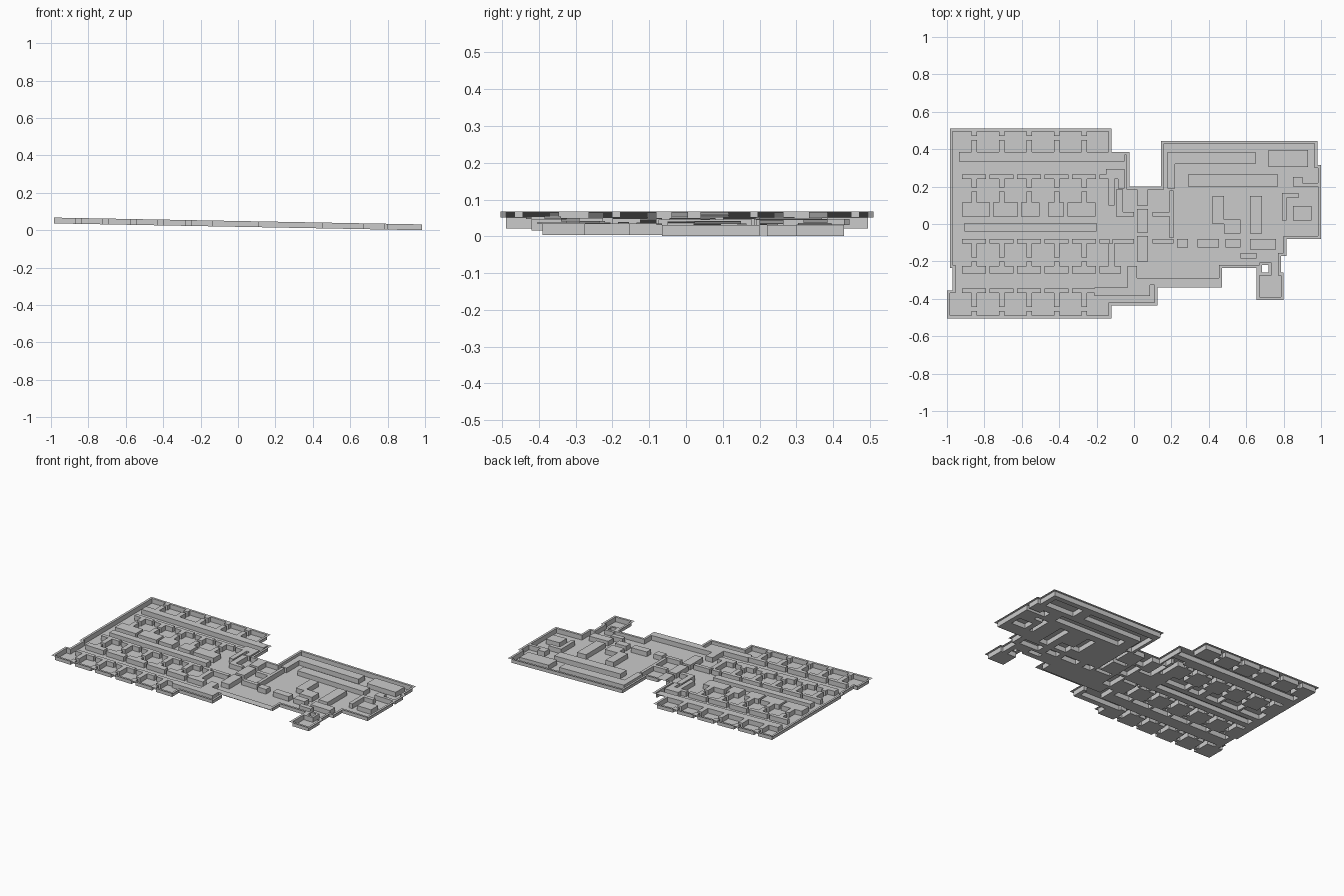
import bpy, bmesh

LIP, H = 0.015, 0.031                      # rim width, wall height


def floor_z(x):                            # whole plan slopes gently down to the right
    return 0.0185 - 0.0185 * x


# Outline of the plan as rectangles (x0, y0, x1, y1)
outline = [
    (-0.985, -0.235, -0.12, 0.51), (-0.97, -0.355, -0.12, -0.235),
    (-1.0, -0.505, -0.12, -0.355), (-0.12, -0.435, -0.025, 0.385),
    (-0.025, -0.435, 0.125, 0.2), (0.125, -0.34, 0.145, 0.2),
    (0.145, -0.34, 0.47, 0.445), (0.47, -0.235, 0.655, 0.445),
    (0.655, -0.17, 0.815, 0.445), (0.815, -0.08, 0.98, 0.445),
    (0.98, -0.08, 1.0, 0.315),
    # small annex around a shaft
    (0.655, -0.405, 0.8, -0.26), (0.655, -0.26, 0.685, -0.17),
    (0.685, -0.22, 0.785, -0.17), (0.72, -0.26, 0.785, -0.22)]

walls = []

# Left wing: repeated room dividers, each with a doorway gap
for i in range(5):
    cx = -0.855 + i * 0.147
    for y0, y1 in [(0.47, 0.51), (0.385, 0.45), (0.195, 0.24), (0.115, 0.175),
                   (-0.18, -0.105), (-0.225, -0.2), (-0.445, -0.37), (-0.505, -0.465)]:
        walls.append((cx - 0.015, y0, cx + 0.015, y1))
    # corridor walls between doorways
    for y0, y1 in [(0.24, 0.265), (-0.105, -0.08), (-0.265, -0.225), (-0.37, -0.345)]:
        walls.append((cx - 0.065, y0, cx + 0.065, y1))

# Left wing: long ridges and thick corridor blocks
walls += [
    (-0.935, 0.335, -0.05, 0.385), (-0.905, -0.04, -0.2, 0.005),
    (-0.92, 0.04, -0.77, 0.115), (-0.755, 0.04, -0.62, 0.115),
    (-0.605, 0.04, -0.505, 0.115), (-0.46, 0.04, -0.375, 0.115),
    (-0.355, 0.04, -0.205, 0.115)]

# Link between the wings
walls += [
    (-0.185, 0.24, -0.085, 0.265), (-0.135, 0.1, -0.105, 0.24),
    (-0.15, 0.265, -0.05, 0.295), (-0.085, 0.19, -0.05, 0.295),
    (-0.185, -0.105, -0.13, -0.08), (-0.115, -0.105, -0.0, -0.08),
    (-0.135, -0.225, -0.105, -0.105), (-0.185, -0.265, -0.07, -0.225),
    (-0.06, 0.04, 0.0, 0.065), (-0.095, 0.04, -0.06, 0.185),
    (0.015, 0.1, 0.075, 0.185), (0.015, -0.045, 0.075, 0.08),
    (0.015, -0.2, 0.075, -0.065), (0.1, 0.04, 0.195, 0.065),
    (0.1, -0.105, 0.21, -0.08), (0.19, -0.075, 0.21, 0.18),
    (-0.035, -0.34, 0.015, -0.225), (-0.21, -0.385, 0.015, -0.34),
    (0.015, -0.385, 0.085, -0.29), (0.085, -0.325, 0.455, -0.29)]

# Right wing: nested ridges and blocks
walls += [
    (0.18, 0.32, 0.65, 0.385), (0.18, 0.19, 0.22, 0.385),
    (0.29, 0.2, 0.77, 0.265), (0.72, 0.305, 0.93, 0.395),
    (0.85, 0.2, 0.9, 0.25), (0.9, 0.2, 0.985, 0.22),
    (0.79, 0.02, 0.815, 0.165), (0.815, 0.14, 0.88, 0.165),
    (0.85, 0.02, 0.95, 0.095), (0.42, 0.0, 0.48, 0.15),
    (0.48, -0.05, 0.57, 0.025), (0.62, -0.05, 0.685, 0.15),
    (0.23, -0.125, 0.29, -0.08), (0.34, -0.125, 0.455, -0.08),
    (0.49, -0.125, 0.57, -0.08), (0.62, -0.135, 0.76, -0.08),
    (0.57, -0.185, 0.655, -0.155)]


def inside(rects, x, y):
    return any(a < x < c and b < y < d for a, b, c, d in rects)


# Irregular grid from every rectangle edge
def cuts(lo, hi):
    s = {round(r[k] + o, 4) for r in outline for k in (lo, hi) for o in (-LIP, 0, LIP)}
    s |= {round(r[k], 4) for r in walls for k in (lo, hi)}
    return sorted(s)


xs, ys = cuts(0, 2), cuts(1, 3)
NONE, FLOOR, TOP = 0, 1, 2


def classify(x, y):
    if not inside(outline, x, y):
        return NONE
    if inside(walls, x, y):
        return TOP
    ring = [(i, j) for i in (-LIP, 0, LIP) for j in (-LIP, 0, LIP) if i or j]
    return FLOOR if all(inside(outline, x + i, y + j) for i, j in ring) else TOP


cell = [[classify((xs[i] + xs[i + 1]) / 2, (ys[j] + ys[j + 1]) / 2)
         for j in range(len(ys) - 1)] for i in range(len(xs) - 1)]


def build(name, quads):
    bm, cache = bmesh.new(), {}

    def vert(i, j, up):
        if (i, j, up) not in cache:
            cache[i, j, up] = bm.verts.new((xs[i], ys[j], floor_z(xs[i]) + up * H))
        return cache[i, j, up]

    for q in quads:
        bm.faces.new([vert(*p) for p in q])
    bmesh.ops.dissolve_limit(bm, angle_limit=0.01, verts=bm.verts, edges=bm.edges)
    me = bpy.data.meshes.new(name)
    bm.to_mesh(me)
    bm.free()
    bpy.context.collection.objects.link(bpy.data.objects.new(name, me))


floor, tops, sides = [], [], []
for i in range(len(xs) - 1):
    for j in range(len(ys) - 1):
        c = cell[i][j]
        if c == NONE:
            continue
        up = int(c == TOP)
        (tops if up else floor).append([(i, j, up), (i + 1, j, up),
                                        (i + 1, j + 1, up), (i, j + 1, up)])
        if c != FLOOR:
            continue
        # upright faces where the floor meets a raised cell
        for di, dj, a, b in [(-1, 0, (i, j), (i, j + 1)), (1, 0, (i + 1, j + 1), (i + 1, j)),
                             (0, -1, (i + 1, j), (i, j)), (0, 1, (i, j + 1), (i + 1, j + 1))]:
            if cell[i + di][j + dj] == TOP:
                sides.append([(*a, 0), (*b, 0), (*b, 1), (*a, 1)])

build("floor", floor)
build("wall_tops", tops)
build("wall_sides", sides)
